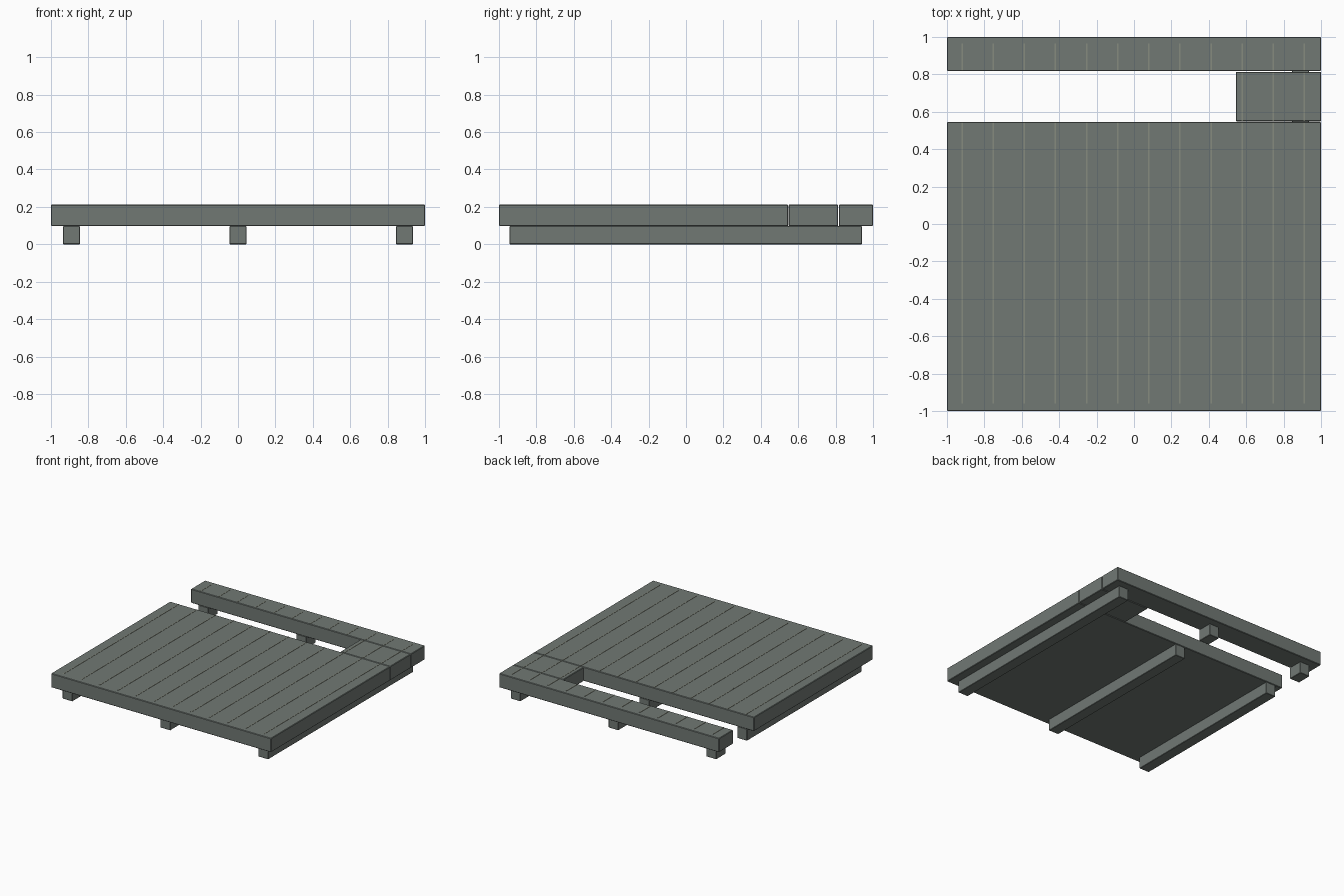
import bpy

if "Cube" in bpy.data.objects:
    bpy.data.objects.remove(bpy.data.objects["Cube"])


def material(name, color):
    mat = bpy.data.materials.new(name)
    mat.diffuse_color = color
    mat.use_nodes = True
    mat.node_tree.nodes["Principled BSDF"].inputs["Base Color"].default_value = mat.diffuse_color
    return mat


def box(name, x, y, z, mat, bevel=0.0):
    """Axis-aligned box from (min, max) ranges, optionally with chamfered edges."""
    bpy.ops.mesh.primitive_cube_add(size=1)
    ob = bpy.context.object
    ob.name = name
    ob.location = [(r[0] + r[1]) / 2 for r in (x, y, z)]
    ob.scale = [r[1] - r[0] for r in (x, y, z)]
    bpy.ops.object.transform_apply(location=True, rotation=True, scale=True)
    ob.data.materials.append(mat)
    if bevel:
        mod = ob.modifiers.new("edge", "BEVEL")
        mod.width = bevel
        mod.segments = 1
    return ob


BOTTOM, TOP = 0.097, 0.212
wood = material("weathered_wood", (0.165, 0.19, 0.175, 1))
seam_mat = material("seam", (0.24, 0.26, 0.21, 1))

# Deck slabs around the open slot
box("main_deck", (-1, 1), (-1, 0.546), (BOTTOM, TOP), wood, 0.004)
box("corner_block", (0.545, 1), (0.549, 0.814), (BOTTOM, TOP), wood, 0.004)
box("back_slab", (-1, 1), (0.817, 1), (BOTTOM, TOP), wood, 0.004)

# Support beams; the slot interrupts the left and middle ones
for side, x in (("left", -0.89), ("middle", 0.0)):
    xr = (x - 0.045, x + 0.045)
    box(side + "_beam", xr, (-0.943, 0.543), (0, BOTTOM), wood, 0.003)
    box(side + "_beam_stub", xr, (0.82, 0.942), (0, BOTTOM), wood, 0.003)
box("right_beam", (0.845, 0.935), (-0.943, 0.942), (0, BOTTOM), wood, 0.003)

# Thin raised seam strips between planks
for i in range(12):
    x = -0.919 + i * 0.1664
    spans = [("deck", -0.96, 0.543), ("back", 0.82, 0.965)]
    if x > 0.55:
        spans.append(("block", 0.552, 0.811))
    for part, y0, y1 in spans:
        box(f"{part}_seam_{i + 1}", (x - 0.004, x + 0.004),
            (y0, y1), (TOP - 0.004, TOP + 0.002), seam_mat)
